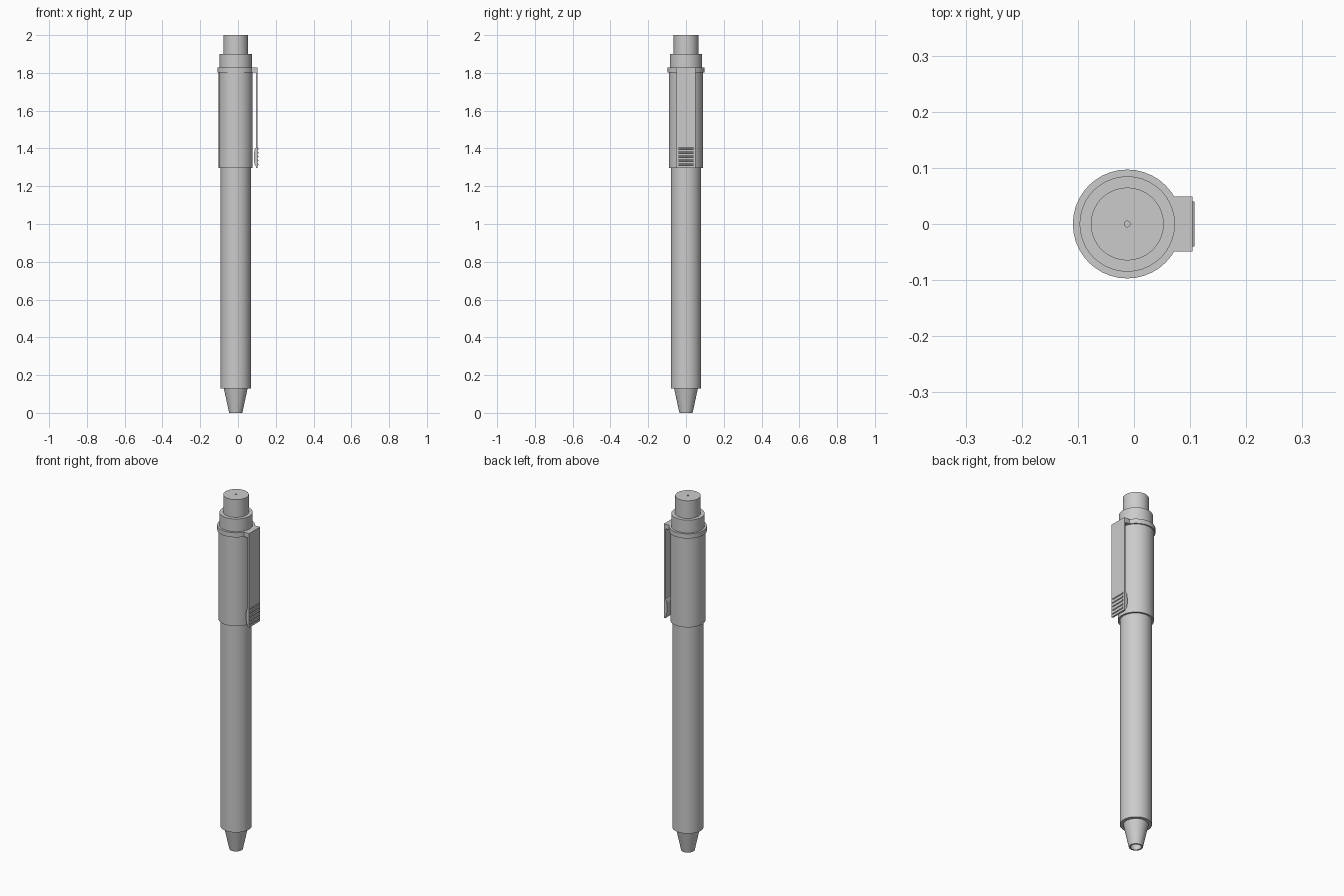
import bpy
import bmesh
import math
from mathutils import Matrix, Vector

cube = bpy.data.objects.get("Cube")
if cube:
    bpy.data.objects.remove(cube, do_unlink=True)

AXIS_X = -0.012
SIDES = 40

grey = bpy.data.materials.new("plain grey")
grey.use_nodes = True
grey.diffuse_color = (0.6, 0.6, 0.6, 1)
grey.node_tree.nodes["Principled BSDF"].inputs["Base Color"].default_value = (0.6, 0.6, 0.6, 1)


def finish(name, bm):
    bmesh.ops.recalc_face_normals(bm, faces=bm.faces)
    mesh = bpy.data.meshes.new(name)
    bm.to_mesh(mesh)
    bm.free()
    mesh.materials.append(grey)
    obj = bpy.data.objects.new(name, mesh)
    bpy.context.collection.objects.link(obj)
    bpy.ops.object.select_all(action='DESELECT')
    obj.select_set(True)
    bpy.context.view_layer.objects.active = obj
    bpy.ops.object.shade_smooth_by_angle(angle=math.radians(30))
    return obj


def lathe(name, profile):
    """Spin a (radius, height) profile about the pen axis."""
    bm = bmesh.new()
    verts = [bm.verts.new((AXIS_X + r, 0, z)) for r, z in profile]
    edges = [bm.edges.new(pair) for pair in zip(verts, verts[1:])]
    bmesh.ops.spin(bm, geom=verts + edges, cent=(AXIS_X, 0, 0), axis=(0, 0, 1),
                   angle=math.tau, steps=SIDES, use_duplicate=False)
    bmesh.ops.remove_doubles(bm, verts=bm.verts, dist=0.0001)
    return finish(name, bm)


def box(name, low, high):
    low, high = Vector(low), Vector(high)
    bm = bmesh.new()
    place = Matrix.Translation((low + high) / 2) @ Matrix.Diagonal((*(high - low), 1))
    bmesh.ops.create_cube(bm, size=1, matrix=place)
    return finish(name, bm)


def extrude_side(name, outline, half_width):
    """Extrude an (x, z) outline across y."""
    bm = bmesh.new()
    face = bm.faces.new([bm.verts.new((x, -half_width, z)) for x, z in outline])
    grown = bmesh.ops.extrude_face_region(bm, geom=[face])["geom"]
    moved = [v for v in grown if isinstance(v, bmesh.types.BMVert)]
    bmesh.ops.translate(bm, verts=moved, vec=(0, 2 * half_width, 0))
    return finish(name, bm)


# Turned body parts
lathe("tip", [(0, 0.04), (0.027, 0.04), (0.027, 0), (0.035, 0), (0.063, 0.13), (0, 0.13)])
lathe("barrel", [(0, 0.128), (0.08, 0.128), (0.08, 1.31), (0, 1.31)])
lathe("sleeve", [(0, 1.297), (0.09, 1.297), (0.09, 1.81), (0, 1.81)])
lathe("clip_ring", [(0, 1.802), (0.097, 1.802), (0.097, 1.828), (0, 1.828)])
lathe("collar", [(0, 1.82), (0.085, 1.82), (0.085, 1.9), (0, 1.9)])
lathe("push_button", [(0, 1.89), (0.065, 1.89), (0.065, 2), (0.005, 2), (0.005, 1.996), (0, 1.996)])

# Pocket clip: arm, flat blade and rounded inner nub
box("clip_arm", (0.06, -0.049, 1.802), (0.1, 0.049, 1.828))
box("clip_blade", (0.095, -0.049, 1.297), (0.104, 0.049, 1.828))
nub = [(0.096 - 0.012 * math.sin(math.pi * i / 10), 1.355 - 0.05 * math.cos(math.pi * i / 10))
       for i in range(11)]
extrude_side("clip_nub", nub, 0.049)

# Grip ridges on the outside of the clip
for i in range(5):
    z = 1.315 + 0.021 * i
    outline = [(0.103, z - 0.006), (0.108, z - 0.003), (0.108, z + 0.003), (0.103, z + 0.006)]
    extrude_side(f"grip_ridge_{i + 1}", outline, 0.04)
